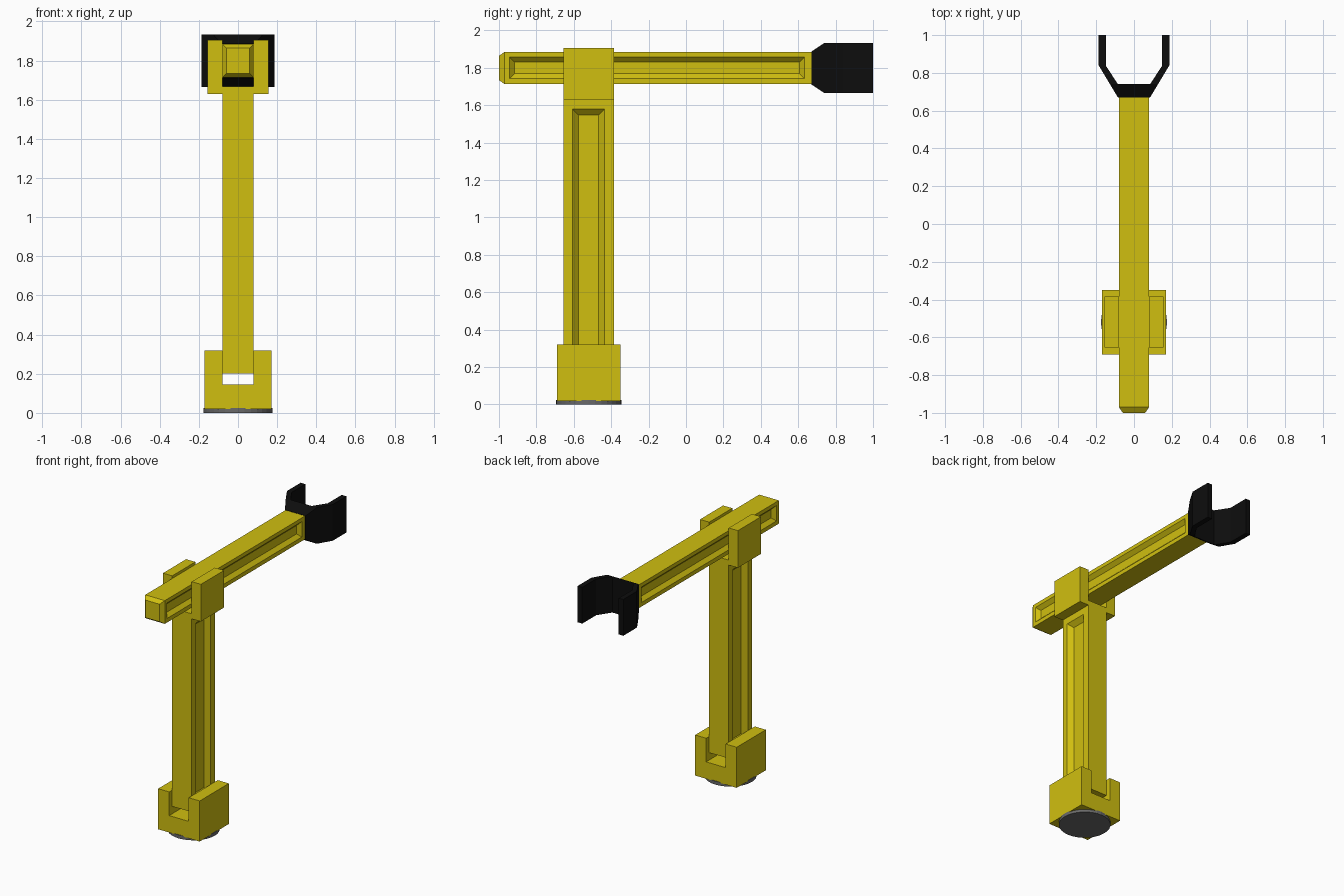
import bpy, bmesh
from mathutils import Vector

cube = bpy.data.objects.get("Cube")
if cube:
    bpy.data.objects.remove(cube, do_unlink=True)


def material(name, rgb):
    m = bpy.data.materials.new(name)
    m.use_nodes = True
    m.diffuse_color = (*rgb, 1)
    m.node_tree.nodes["Principled BSDF"].inputs["Base Color"].default_value = (*rgb, 1)
    return m


yellow = material("yellow paint", (0.63, 0.52, 0.005))
black = material("black rubber", (0.004, 0.004, 0.004))
grey = material("dark grey", (0.14, 0.14, 0.14))


def finish(bm, name, mat):
    bmesh.ops.recalc_face_normals(bm, faces=bm.faces)
    mesh = bpy.data.meshes.new(name)
    bm.to_mesh(mesh)
    bm.free()
    mesh.materials.append(mat)
    obj = bpy.data.objects.new(name, mesh)
    bpy.context.collection.objects.link(obj)
    return obj


def box_bmesh(lo, hi):
    lo, hi = Vector(lo), Vector(hi)
    bm = bmesh.new()
    bmesh.ops.create_cube(bm, size=1)
    for v in bm.verts:
        v.co = (lo + hi) / 2 + v.co * (hi - lo)
    return bm


def prism(name, points, axis, start, end, mat):
    """Extrude a closed outline along y or z."""
    bm = bmesh.new()
    place = (lambda a, b, t: (a, t, b)) if axis == "y" else (lambda a, b, t: (a, b, t))
    face = bm.faces.new([bm.verts.new(place(a, b, start)) for a, b in points])
    ext = bmesh.ops.extrude_face_region(bm, geom=[face])
    shift = Vector(place(0, 0, end - start))
    for v in ext["geom"]:
        if isinstance(v, bmesh.types.BMVert):
            v.co += shift
    return finish(bm, name, mat)


def recess_sides(bm, y0, y1, z0, z1, slope, depth):
    """Sink a panel with sloping walls into the left and right faces."""
    bm.normal_update()
    for face in [f for f in bm.faces if abs(f.normal.x) > 0.9]:
        c = face.calc_center_median()
        side = 1 if c.x > 0 else -1
        for margin, sink in ((0, 0), (slope, depth)):
            bmesh.ops.inset_individual(bm, faces=[face], thickness=0.01)
            for v in face.verts:
                v.co = (c.x - side * sink,
                        y0 + margin if v.co.y < c.y else y1 - margin,
                        z0 + margin if v.co.z < c.z else z1 - margin)


POST_Y = -0.52

# Round foot
bm = bmesh.new()
bmesh.ops.create_cone(bm, cap_ends=True, segments=32, radius1=0.175, radius2=0.175, depth=0.025)
bmesh.ops.translate(bm, verts=bm.verts, vec=(0, POST_Y, 0.0125))
finish(bm, "foot_disc", grey)

# Slotted base bracket
half_u = [(0.17, 0.02), (0.17, 0.32), (0.08, 0.32), (0.08, 0.145)]
outline = half_u + [(-x, z) for x, z in reversed(half_u)]
prism("base_bracket", outline, "y", POST_Y - 0.17, POST_Y + 0.17, yellow)

# Upright post with sunken side panels
bm = box_bmesh((-0.08, POST_Y - 0.135, 0.2), (0.08, POST_Y + 0.135, 1.667))
recess_sides(bm, POST_Y - 0.088, POST_Y + 0.085, 0.27, 1.58, 0.032, 0.032)
finish(bm, "upright_post", yellow)

# Cheek plates holding the arm
for side, s in (("left", 1), ("right", -1)):
    xs = sorted((s * 0.08, s * 0.155))
    bm = box_bmesh((xs[0], POST_Y - 0.135, 1.63), (xs[1], POST_Y + 0.135, 1.905))
    finish(bm, side + "_cheek_plate", yellow)

# Horizontal arm with sunken side panels and a tapered front tip
bm = box_bmesh((-0.08, -0.97, 1.713), (0.08, 0.675, 1.885))
recess_sides(bm, -0.943, 0.633, 1.743, 1.857, 0.026, 0.026)
tip = min(bm.faces, key=lambda f: f.calc_center_median().y)
bmesh.ops.inset_individual(bm, faces=[tip], thickness=0.03)
bmesh.ops.translate(bm, verts=tip.verts, vec=(0, -0.03, 0))
finish(bm, "horizontal_arm", yellow)

# Clamp root flaring out from the arm
bm = box_bmesh((-0.127, 0.67, 1.665), (0.127, 0.74, 1.933))
for v in bm.verts:
    if v.co.y < 0.7:
        v.co.x *= 0.085 / 0.127
        v.co.z = 1.711 if v.co.z < 1.8 else 1.887
finish(bm, "clamp_root", black)

# Clamp jaws
jaw = [(0.127, 0.74), (0.187, 0.84), (0.187, 1), (0.149, 1), (0.149, 0.838), (0.085, 0.74)]
for side, s in (("left", 1), ("right", -1)):
    prism(side + "_clamp_jaw", [(s * x, y) for x, y in jaw], "z", 1.665, 1.933, black)
